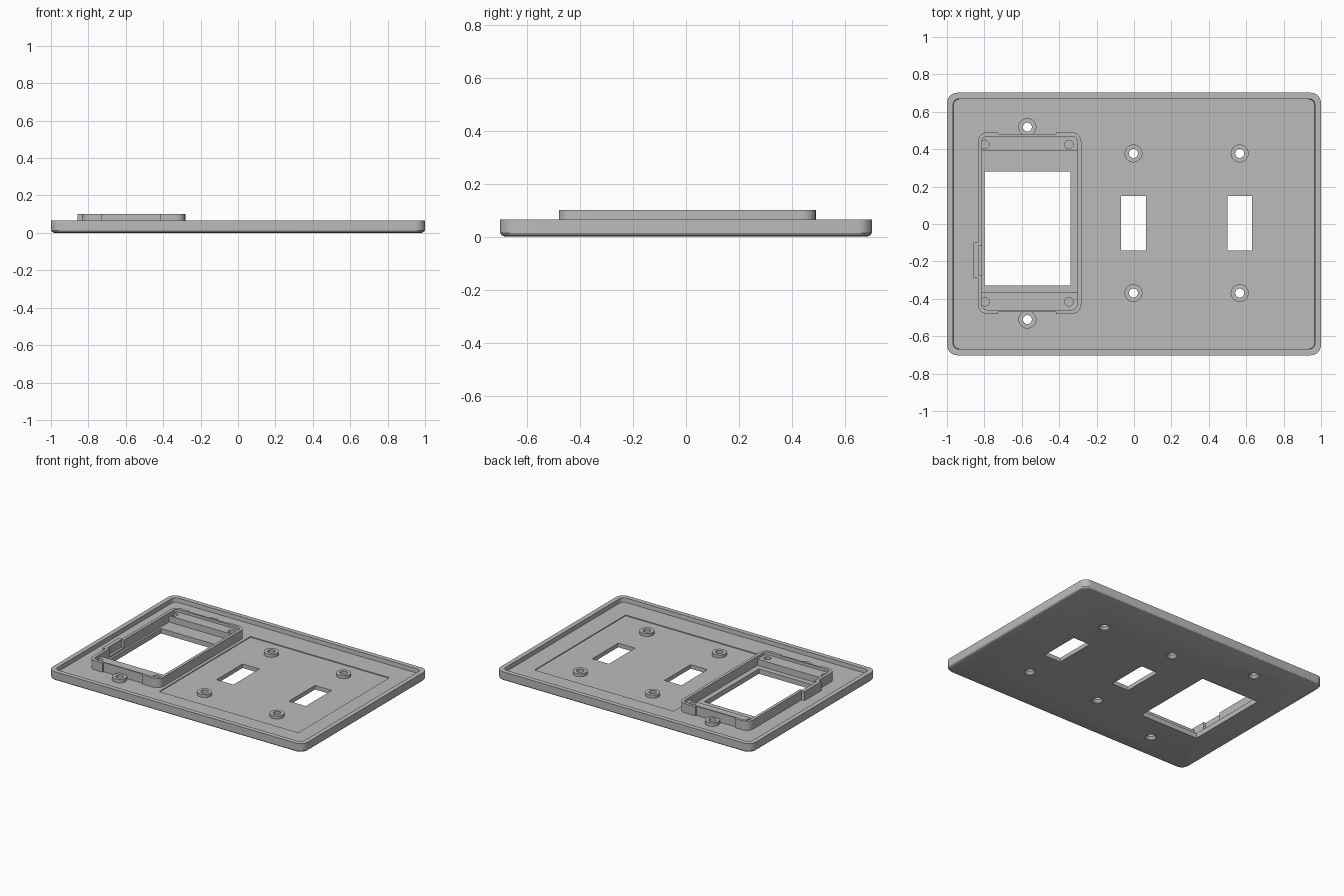
import bpy, bmesh, math

cube = bpy.data.objects.get("Cube")
if cube:
    bpy.data.objects.remove(cube, do_unlink=True)

grey = bpy.data.materials.new("plain grey")
grey.use_nodes = True
colour = (0.5, 0.5, 0.5, 1)
grey.diffuse_color = colour
grey.node_tree.nodes["Principled BSDF"].inputs["Base Color"].default_value = colour


def make(name, bm):
    bmesh.ops.recalc_face_normals(bm, faces=bm.faces[:])
    mesh = bpy.data.meshes.new(name)
    bm.to_mesh(mesh)
    bm.free()
    mesh.materials.append(grey)
    ob = bpy.data.objects.new(name, mesh)
    bpy.context.collection.objects.link(ob)
    return ob


def rounded(cx, cy, hx, hy, r, z, steps=6):
    """Points of a rounded rectangle at height z."""
    pts = []
    for k, (sx, sy) in enumerate(((1, 1), (-1, 1), (-1, -1), (1, -1))):
        for i in range(steps + 1):
            a = math.pi / 2 * (k + i / steps)
            pts.append((cx + sx * (hx - r) + r * math.cos(a),
                        cy + sy * (hy - r) + r * math.sin(a), z))
    return pts


def circle(cx, cy, r, z, n=24):
    return [(cx + r * math.cos(2 * math.pi * i / n),
             cy + r * math.sin(2 * math.pi * i / n), z) for i in range(n)]


def loft(name, rings, closed=False):
    """Skin matching rings; cap the ends or close into a loop."""
    bm = bmesh.new()
    loops = [[bm.verts.new(p) for p in ring] for ring in rings]
    pairs = list(zip(loops, loops[1:]))
    if closed:
        pairs.append((loops[-1], loops[0]))
    else:
        bm.faces.new(loops[0])
        bm.faces.new(loops[-1])
    for a, b in pairs:
        for i in range(len(a)):
            j = (i + 1) % len(a)
            bm.faces.new((a[i], a[j], b[j], b[i]))
    return make(name, bm)


def box(name, x0, x1, y0, y1, z0, z1):
    return loft(name, [[(x0, y0, z), (x1, y0, z), (x1, y1, z), (x0, y1, z)]
                       for z in (z0, z1)])


def cut(target, cutters):
    for c in cutters:
        mod = target.modifiers.new("cut", "BOOLEAN")
        mod.operation = "DIFFERENCE"
        mod.solver = "EXACT"
        mod.object = c
    bpy.context.view_layer.update()
    graph = bpy.context.evaluated_depsgraph_get()
    mesh = bpy.data.meshes.new_from_object(target.evaluated_get(graph))
    target.modifiers.clear()
    target.data = mesh
    for c in cutters:
        bpy.data.objects.remove(c, do_unlink=True)


FLOOR, RIM, TOP = 0.035, 0.065, 0.10
toggles = (-0.003, 0.565)
bay_x = -0.57
screws = [(x, s * 0.373 + 0.004) for x in toggles for s in (-1, 1)]
bay_screws = [(bay_x, 0.518), (bay_x, -0.511)]

# Shallow tray plate with a chamfered face and raised rim
plate = loft("wall_plate", [rounded(0, 0, 1 - d, 0.702 - d, r, z) for d, r, z in (
    (0.018, 0.04, 0), (0.006, 0.05, 0.005), (0, 0.055, 0.014), (0, 0.055, RIM),
    (0.033, 0.03, RIM), (0.035, 0.03, FLOOR))])

# Openings, shallow recess and countersunk screw holes
cutters = [box("recess_cutter", -0.26, 0.83, -0.51, 0.51, FLOOR - 0.006, 0.06),
           box("bay_cutter", -0.8, -0.34, -0.33, 0.28, -0.1, 0.2)]
for x in toggles:
    cutters.append(box("toggle_cutter", x - 0.066, x + 0.066, -0.142, 0.15, -0.1, 0.2))
for x, y in screws + bay_screws:
    cutters.append(loft("screw_cutter", [circle(x, y, r, z) for r, z in (
        (0.037, -0.01), (0.037, 0.004), (0.024, 0.02), (0.024, 0.1))]))
cut(plate, cutters)

# Screw bosses
for i, (x, y) in enumerate(screws + bay_screws):
    top = 0.05 if i < len(screws) else 0.06
    loft(f"screw_boss_{i + 1}", [circle(x, y, r, z) for r, z in (
        (0.048, 0.027), (0.048, top), (0.024, top), (0.024, 0.027))], closed=True)

# Raised rectangular frame around the large opening
cx, cy, hx, hy = -0.5585, 0.005, 0.2765, 0.485
frame = loft("bay_frame", [rounded(cx, cy, hx - d, hy - d, r, z) for d, r, z in (
    (0, 0.05, 0.03), (0, 0.05, TOP), (0.021, 0.03, TOP), (0.021, 0.03, 0.03))],
    closed=True)
notches = [box("notch_cutter", -0.727, -0.417, cy + s * hy - 0.01, cy + s * hy + 0.01,
               0, 0.2) for s in (-1, 1)]
notches.append(box("clip_cutter", -0.832, -0.8, -0.275, -0.115, 0.045, 0.2))
cut(frame, notches)

# Clip pad on the outer side of the frame
box("clip_pad", -0.858, -0.833, -0.29, -0.1, 0.03, TOP)

# End ledges with blind mounting holes
for name, y0, y1, hole_y in (("upper_ledge", 0.39, 0.475, 0.425),
                             ("lower_ledge", -0.465, -0.367, -0.415)):
    ledge = box(name, -0.82, -0.298, y0, y1, 0.03, 0.08)
    cut(ledge, [loft("ledge_hole_cutter", [circle(x, hole_y, 0.023, z)
                                           for z in (0.045, 0.12)])
                for x in (-0.797, -0.348)])

# Crisp edges with smooth rounds
for ob in bpy.context.collection.objects:
    if ob.type == "MESH" and ob.data.materials and ob.data.materials[0] == grey:
        ob.data.shade_smooth()
        ob.data.set_sharp_from_angle(angle=math.radians(30))
